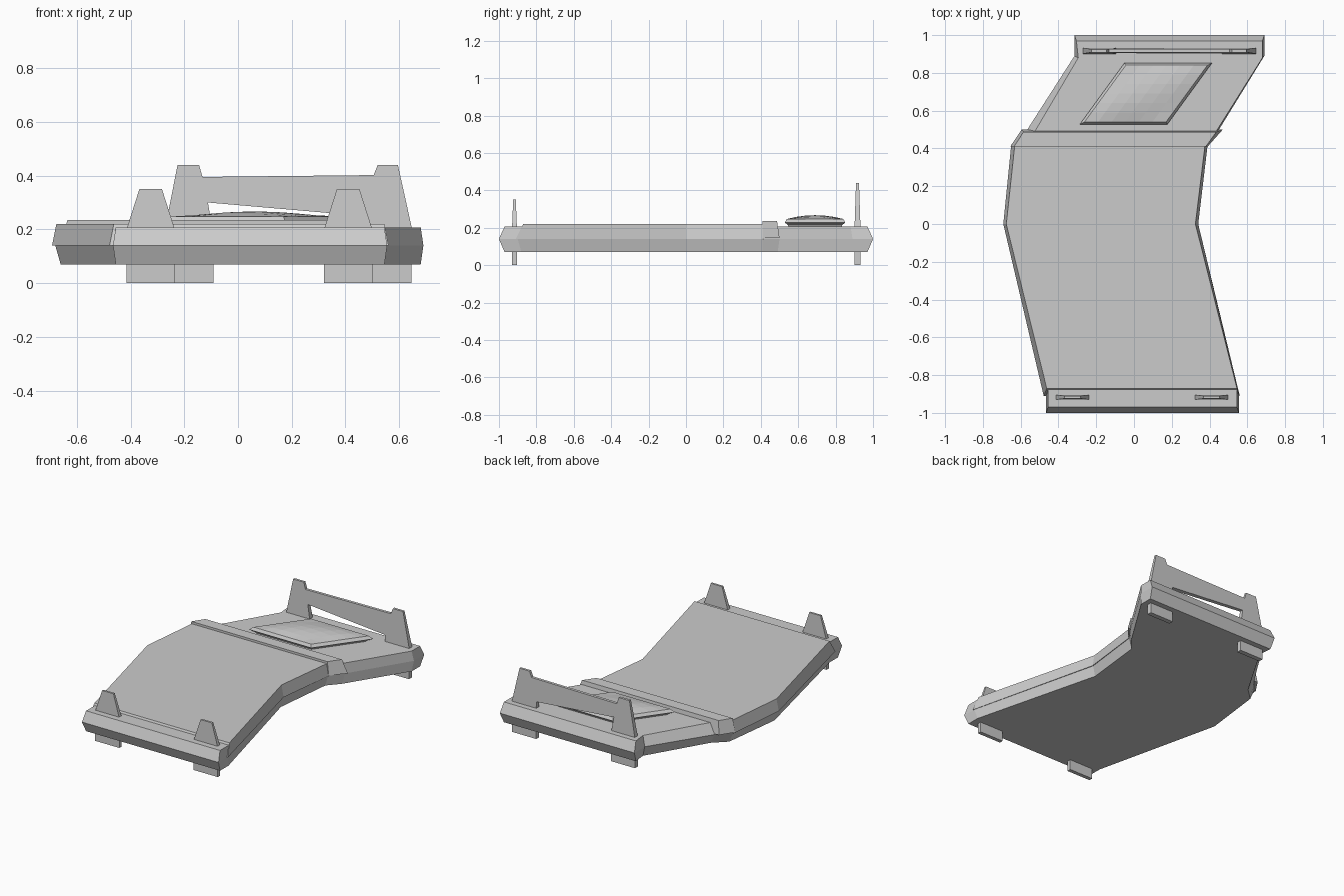
import bpy, bmesh

cube = bpy.data.objects.get("Cube")
if cube:
    bpy.data.objects.remove(cube, do_unlink=True)

grey = bpy.data.materials.new("plain grey")
grey.use_nodes = True
grey.diffuse_color = (0.6, 0.6, 0.6, 1)
grey.node_tree.nodes["Principled BSDF"].inputs["Base Color"].default_value = (0.6, 0.6, 0.6, 1)


def finish(name, bm):
    bmesh.ops.recalc_face_normals(bm, faces=bm.faces)
    mesh = bpy.data.meshes.new(name)
    bm.to_mesh(mesh)
    bm.free()
    mesh.materials.append(grey)
    obj = bpy.data.objects.new(name, mesh)
    bpy.context.collection.objects.link(obj)
    return obj


def loft(name, rings, cap_top=True):
    """Join closed rings of points and cap the ends."""
    bm = bmesh.new()
    loops = [[bm.verts.new(p) for p in ring] for ring in rings]
    for a, b in zip(loops, loops[1:]):
        for i in range(len(a)):
            j = (i + 1) % len(a)
            bm.faces.new((a[i], a[j], b[j], b[i]))
    bm.faces.new(loops[0])
    if cap_top:
        bm.faces.new(loops[-1])
    return finish(name, bm)


def outline(rows, z):
    """Closed ring from rows of (y, left edge x, right edge x)."""
    return ([(a, y, z) for y, a, b in rows] +
            [(b, y, z) for y, a, b in reversed(rows)])


def upright(name, profile, y, low, high):
    """Plate standing in x-z whose half thickness goes from low to high."""
    z0 = min(p[1] for p in profile)
    z1 = max(p[1] for p in profile)

    def side(s):
        return [(x, y + s * (low + (high - low) * (z - z0) / (z1 - z0)), z)
                for x, z in profile]
    return loft(name, [side(-1), side(1)])


# Hull with a bevelled edge running all round
waist = [(-1, -.465, .555), (-.9, -.465, .555), (0, -.68, .335), (.41, -.64, .385),
         (.5, -.565, .45), (.89, -.315, .69), (1, -.315, .69)]
rim = [(-.97, -.455, .545), (-.88, -.455, .545), (0, -.66, .32), (.41, -.61, .365),
       (.49, -.525, .435), (.88, -.295, .68), (.97, -.305, .68)]
hull = loft("hull", [outline(rim, .07), outline(waist, .14), outline(rim, .207)])

# Raised deck plate, slightly overhanging the hull
plate_low = [(-.91, -.478, .56), (0, -.692, .34), (.42, -.65, .39)]
plate_top = [(-.87, -.462, .545), (0, -.676, .325), (.41, -.632, .375)]
deck_plate = loft("deck_plate", [outline(plate_low, .14), outline(plate_top, .22)])

# Band across the deck behind the plate
band_low = [(.41, -.655, .39), (.5, -.595, .47)]
band_top = [(.41, -.635, .38), (.487, -.585, .435)]
deck_band = loft("deck_band", [outline(band_low, .145), outline(band_top, .235)])

# Slanted hatch: flared base and domed lid
CX, CY, HALF_X, HALF_Y, SLANT = .063, .69, .232, .162, .118


def hatch_point(u, v, z):
    return (CX + u * HALF_X + v * SLANT, CY + v * HALF_Y, z)


def hatch_ring(s, z):
    return [hatch_point(u * s, v * s, z) for u, v in ((-1, -1), (1, -1), (1, 1), (-1, 1))]


hatch_base = loft("hatch_base", [hatch_ring(.86, .2), hatch_ring(.9, .215),
                                 hatch_ring(1, .228), hatch_ring(.93, .247)], False)
bm = bmesh.new()
bmesh.ops.create_grid(bm, x_segments=6, y_segments=6, size=1)
for vert in bm.verts:
    u, v = vert.co.x, vert.co.y
    vert.co = hatch_point(u * .93, v * .93, .247 + .02 * (1 - u * u) * (1 - v * v))
hatch_lid = finish("hatch_lid", bm)

# Front posts with their feet
for side, x in (("right", -.325), ("left", .41)):
    upright(f"front_{side}_post", [(x - .09, .2), (x - .042, .35), (x + .042, .35),
                                   (x + .09, .2)], -.917, .013, .007)
    upright(f"front_{side}_foot", [(x - .09, 0), (x - .09, .1), (x + .09, .1),
                                   (x + .09, 0)], -.917, .013, .013)

# Rear frame: two posts joined by a bar over a tapering gap
upright("rear_frame", [(-.272, .2), (-.225, .44), (-.145, .44), (-.132, .395), (.505, .402),
                       (.52, .44), (.595, .44), (.648, .2), (.465, .2), (.465, .25),
                       (-.112, .3), (-.095, .2)], .917, .016, .008)
for side, x in (("right", -.182), ("left", .555)):
    upright(f"rear_{side}_foot", [(x - .09, 0), (x - .09, .1), (x + .09, .1),
                                  (x + .09, 0)], .917, .016, .016)
